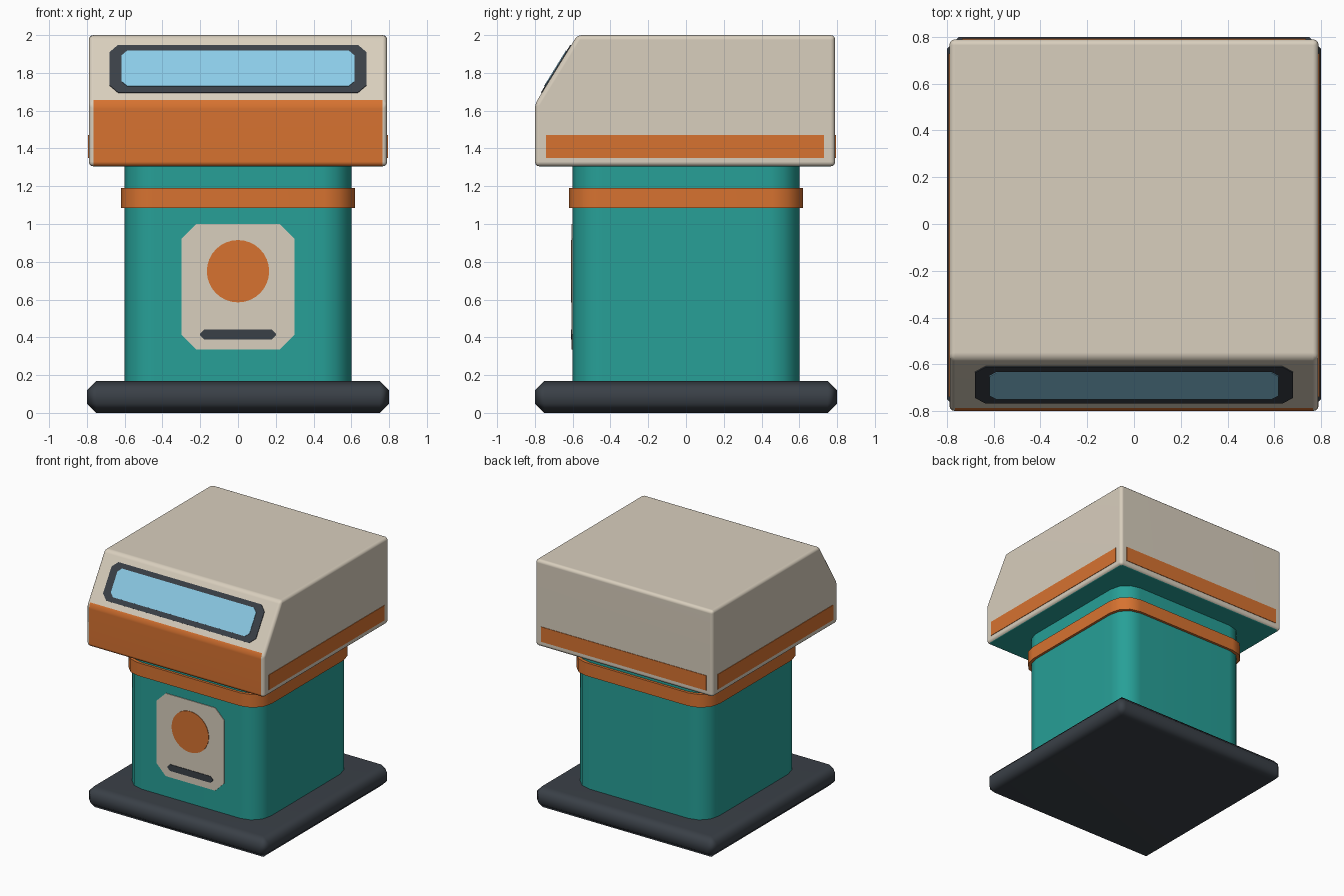
import bpy, bmesh, math
from mathutils import Vector

if "Cube" in bpy.data.objects:
    bpy.data.objects.remove(bpy.data.objects["Cube"])

def material(name, rgb):
    m = bpy.data.materials.new(name)
    m.diffuse_color = (*rgb, 1)
    m.use_nodes = True
    m.node_tree.nodes["Principled BSDF"].inputs["Base Color"].default_value = m.diffuse_color
    return m

CREAM = material("cream", (0.69, 0.62, 0.51))
ORANGE = material("orange", (0.68, 0.17, 0.03))
TEAL = material("teal", (0.02, 0.35, 0.31))
DARK = material("charcoal", (0.042, 0.051, 0.063))
GLASS = material("glass blue", (0.27, 0.62, 0.83))

X, Y, Z = Vector((1, 0, 0)), Vector((0, 1, 0)), Vector((0, 0, 1))

def finish(name, bm, mats, smooth=True):
    bmesh.ops.recalc_face_normals(bm, faces=bm.faces)
    me = bpy.data.meshes.new(name)
    bm.to_mesh(me)
    bm.free()
    ob = bpy.data.objects.new(name, me)
    bpy.context.collection.objects.link(ob)
    for m in mats:
        me.materials.append(m)
    if smooth:
        bpy.ops.object.select_all(action='DESELECT')
        ob.select_set(True)
        bpy.context.view_layer.objects.active = ob
        bpy.ops.object.shade_smooth_by_angle(angle=math.radians(50))
        ob.modifiers.new("weighted normals", 'WEIGHTED_NORMAL').keep_sharp = True
    return ob

def prism(points, offset):
    """Extrude a closed outline along an offset."""
    bm = bmesh.new()
    face = bm.faces.new([bm.verts.new(p) for p in points])
    new = bmesh.ops.extrude_face_region(bm, geom=[face])["geom"]
    bmesh.ops.translate(bm, vec=offset, verts=[v for v in new if isinstance(v, bmesh.types.BMVert)])
    bmesh.ops.recalc_face_normals(bm, faces=bm.faces)
    return bm

def octagon(w, h, c):
    """Rectangle outline of half sizes w, h with corners cut by c."""
    if c == 0:
        return [(-w, -h), (w, -h), (w, h), (-w, h)]
    return [(-w + c, -h), (w - c, -h), (w, -h + c), (w, h - c),
            (w - c, h), (-w + c, h), (-w, h - c), (-w, -h + c)]

def plate(name, outline, centre, u, v, depth, mat):
    """Thin plate lying in the u, v plane, raised along u x v."""
    c = Vector(centre)
    bm = prism([c + u * a + v * b for a, b in outline], u.cross(v) * depth)
    return finish(name, bm, [mat], False)

def rounded_post(name, half, radius, z0, z1, mat, segs=3):
    """Square column with rounded vertical corners."""
    bm = prism([Vector((a, b, z0)) for a, b in octagon(half, half, 0)], Z * (z1 - z0))
    edges = [e for e in bm.edges if abs(e.verts[0].co.z - e.verts[1].co.z) > 0.01]
    bmesh.ops.bevel(bm, geom=edges, offset=radius, segments=segs, profile=0.5, affect='EDGES')
    return finish(name, bm, [mat])

# Base slab with chamfered edges
bm = prism([Vector((a, b, 0)) for a, b in octagon(0.8, 0.8, 0)], Z * 0.17)
bmesh.ops.bevel(bm, geom=bm.edges[:], offset=0.05, segments=1, affect='EDGES')
finish("base", bm, [DARK])

# Column and its collar
rounded_post("column", 0.6, 0.16, 0.16, 1.32, TEAL)
rounded_post("collar", 0.62, 0.165, 1.085, 1.19, ORANGE)

# Head: side profile with a sloping front, softened edges
profile = [(-0.8, 1.305), (0.79, 1.305), (0.79, 2.0), (-0.575, 2.0), (-0.8, 1.635)]
bm = prism([Vector((-0.79, y, z)) for y, z in profile], X * 1.58)
bmesh.ops.bevel(bm, geom=bm.edges[:], offset=0.025, segments=3, profile=0.5, affect='EDGES')
bm.normal_update()
for f in bm.faces:
    c, n = f.calc_center_median(), f.normal
    if n.z < -0.95:
        f.material_index = 2          # underside
    elif c.y < -0.77 and c.z < 1.66 and abs(c.x) < 0.7:
        f.material_index = 1          # front panel and its rounded edges
finish("head", bm, [CREAM, ORANGE, TEAL])

# Screen on the slope
up = Vector((0, 0.225, 0.365)).normalized()
mid = (0, -0.686, 1.82)
plate("screen_frame", octagon(0.68, 0.148, 0.045), mid, X, up, 0.005, DARK)
plate("screen_glass", octagon(0.617, 0.11, 0.03), mid, X, up, 0.009, GLASS)

# Stripes round the sides and back of the head
for name, centre, u in (("right_stripe", (0.79, -0.005, 1.41), Y),
                        ("left_stripe", (-0.79, -0.005, 1.41), -Y),
                        ("back_stripe", (0, 0.79, 1.41), -X)):
    plate(name, octagon(0.735, 0.06, 0), centre, u, Z, 0.004, ORANGE)

# Front panel on the column with a round plate and a slot
plate("front_plate", octagon(0.3, 0.333, 0.08), (0, -0.6, 0.668), X, Z, 0.005, CREAM)
disc = [(0.165 * math.cos(math.tau * i / 32), 0.165 * math.sin(math.tau * i / 32)) for i in range(32)]
plate("round_plate", disc, (0, -0.6, 0.75), X, Z, 0.009, ORANGE)
plate("slot", octagon(0.2, 0.026, 0.02), (0, -0.6, 0.415), X, Z, 0.009, DARK)
